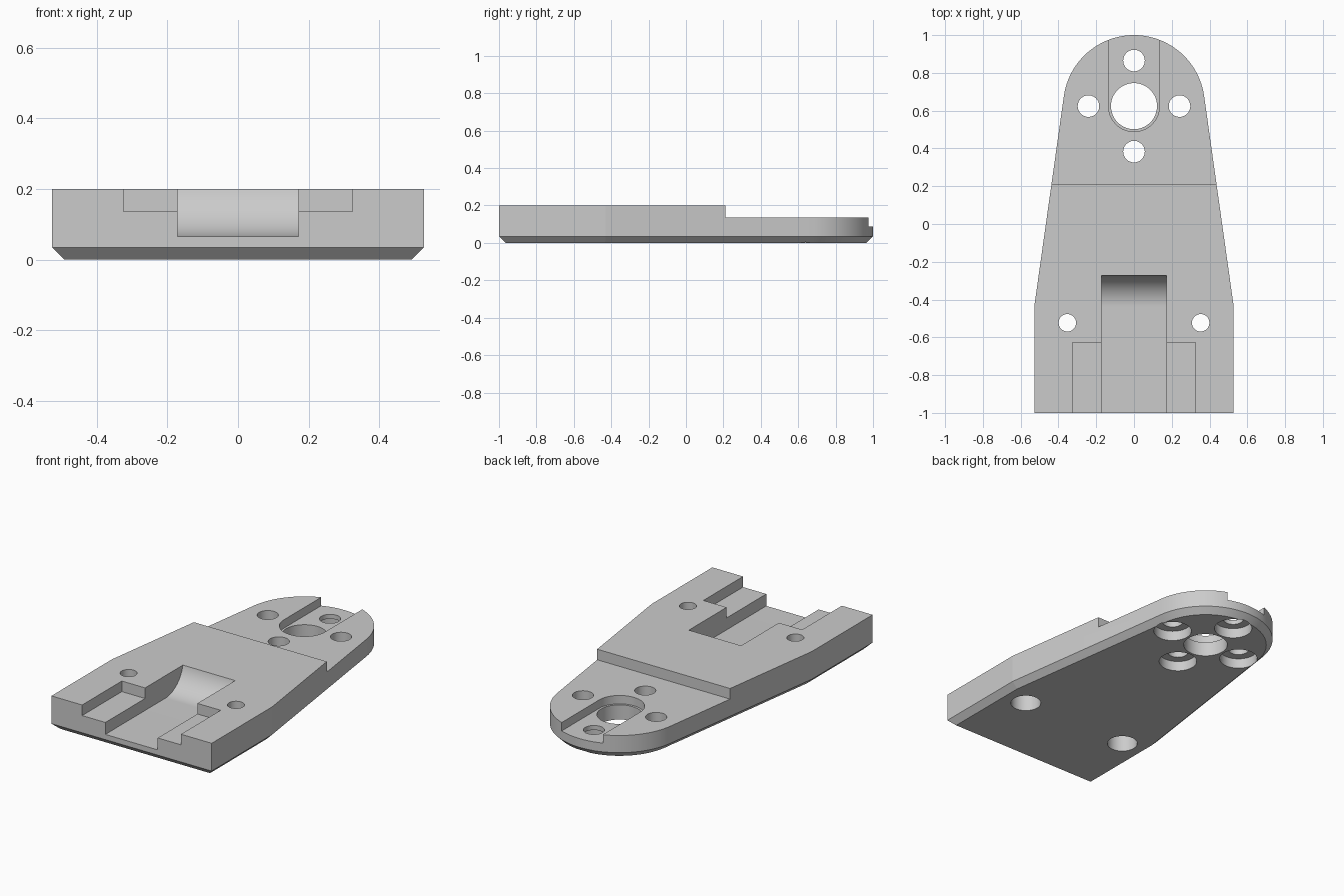
import bpy, bmesh
from math import sin, cos, pi, atan2, acos, hypot, radians, sqrt
from mathutils import Vector

if "Cube" in bpy.data.objects:
    bpy.data.objects.remove(bpy.data.objects["Cube"])

HEAD_Y, HEAD_R, HALF_W, SHOULDER_Y = 0.625, 0.375, 0.527, -0.43
HOLE_Y = 0.624


def finish(name, bm):
    bmesh.ops.recalc_face_normals(bm, faces=bm.faces)
    mesh = bpy.data.meshes.new(name)
    bm.to_mesh(mesh)
    bm.free()
    obj = bpy.data.objects.new(name, mesh)
    bpy.context.collection.objects.link(obj)
    return obj


def prism(name, points, direction):
    """Closed polygon swept along a direction."""
    bm = bmesh.new()
    face = bm.faces.new([bm.verts.new(p) for p in points])
    out = bmesh.ops.extrude_face_region(bm, geom=[face], use_keep_orig=True)
    verts = [v for v in out["geom"] if isinstance(v, bmesh.types.BMVert)]
    bmesh.ops.translate(bm, verts=verts, vec=Vector(direction))
    return finish(name, bm)


def arc(cx, cy, r, a0, a1, n):
    return [(cx + r * cos(a0 + (a1 - a0) * i / n),
             cy + r * sin(a0 + (a1 - a0) * i / n)) for i in range(n + 1)]


def box(name, x0, x1, y0, y1, z0, z1):
    return prism(name, [(x0, y0, z0), (x1, y0, z0), (x1, y1, z0), (x0, y1, z0)],
                 (0, 0, z1 - z0))


def drill(name, x, y, r, z0, z1):
    return prism(name, [(px, py, z0) for px, py in arc(x, y, r, 0, 2 * pi, 96)[:-1]],
                 (0, 0, z1 - z0))


def outline(inset):
    """Plate outline: square base, tapered sides tangent to the round head."""
    dy = SHOULDER_Y - HEAD_Y
    a = atan2(dy, HALF_W) + acos(HEAD_R / hypot(HALF_W, dy))
    r, x = HEAD_R - inset, HALF_W - inset
    y = HEAD_Y + (r - x * cos(a)) / sin(a)
    return ([(-x, -1 + inset), (x, -1 + inset), (x, y)]
            + arc(0, HEAD_Y, r, a, pi - a, 48) + [(-x, y)])


# Plate with chamfered bottom edge
bm = bmesh.new()
rings = [[bm.verts.new((x, y, z)) for x, y in outline(inset)]
         for inset, z in ((0.035, 0), (0, 0.035), (0, 0.2))]
n = len(rings[0])
for low, high in zip(rings, rings[1:]):
    for i in range(n):
        j = (i + 1) % n
        bm.faces.new((low[i], low[j], high[j], high[i]))
bm.faces.new(rings[0][::-1])
bm.faces.new(rings[2])
plate = finish("mounting_plate", bm)

# Lowered head, keyed slot and stepped front recess
cutters = [box("head_step_cut", -1, 1, 0.21, 1.2, 0.137, 0.4)]
slot = arc(0, HOLE_Y, 0.135, pi, 2 * pi, 48) + [(0.135, 1.2), (-0.135, 1.2)]
cutters.append(prism("head_slot_cut", [(x, y, 0.087) for x, y in slot], (0, 0, 0.3)))
cutters.append(box("front_recess_cut", -0.325, 0.325, -1.2, -0.627, 0.137, 0.4))

# Front channel ending in a curved ramp
R, floor = 0.17, 0.066
cz = floor + R
cy = -0.272 - sqrt(R * R - (cz - 0.2) ** 2)
profile = [(-1.2, 0.4), (-1.2, floor)] + arc(cy, cz, R, -pi / 2, 0, 30) + [(cy + R, 0.4)]
cutters.append(prism("front_channel_cut", [(-0.172, y, z) for y, z in profile],
                     (0.344, 0, 0)))

# Central bore and counterbored screw holes
cutters.append(drill("centre_bore_cut", 0, HOLE_Y, 0.122, -0.1, 0.4))
screws = [(0.241 * cos(k * pi / 2), HOLE_Y + 0.241 * sin(k * pi / 2), 0.057, 0.105, 0.06)
          for k in range(4)]
screws += [(s * 0.353, -0.523, 0.046, 0.084, 0.122) for s in (-1, 1)]
for x, y, r, head_r, depth in screws:
    cutters.append(drill("screw_hole_cut", x, y, r, -0.1, 0.4))
    cutters.append(drill("screw_head_cut", x, y, head_r, -0.1, depth))

# Cut everything, then drop the cutters
bpy.context.view_layer.objects.active = plate
plate.select_set(True)
for c in cutters:
    c.hide_render = True
    mod = plate.modifiers.new(c.name, 'BOOLEAN')
    mod.operation, mod.solver, mod.object = 'DIFFERENCE', 'EXACT', c
    bpy.ops.object.modifier_apply(modifier=mod.name)
    bpy.data.objects.remove(c)

bpy.ops.object.shade_smooth_by_angle(angle=radians(5))
